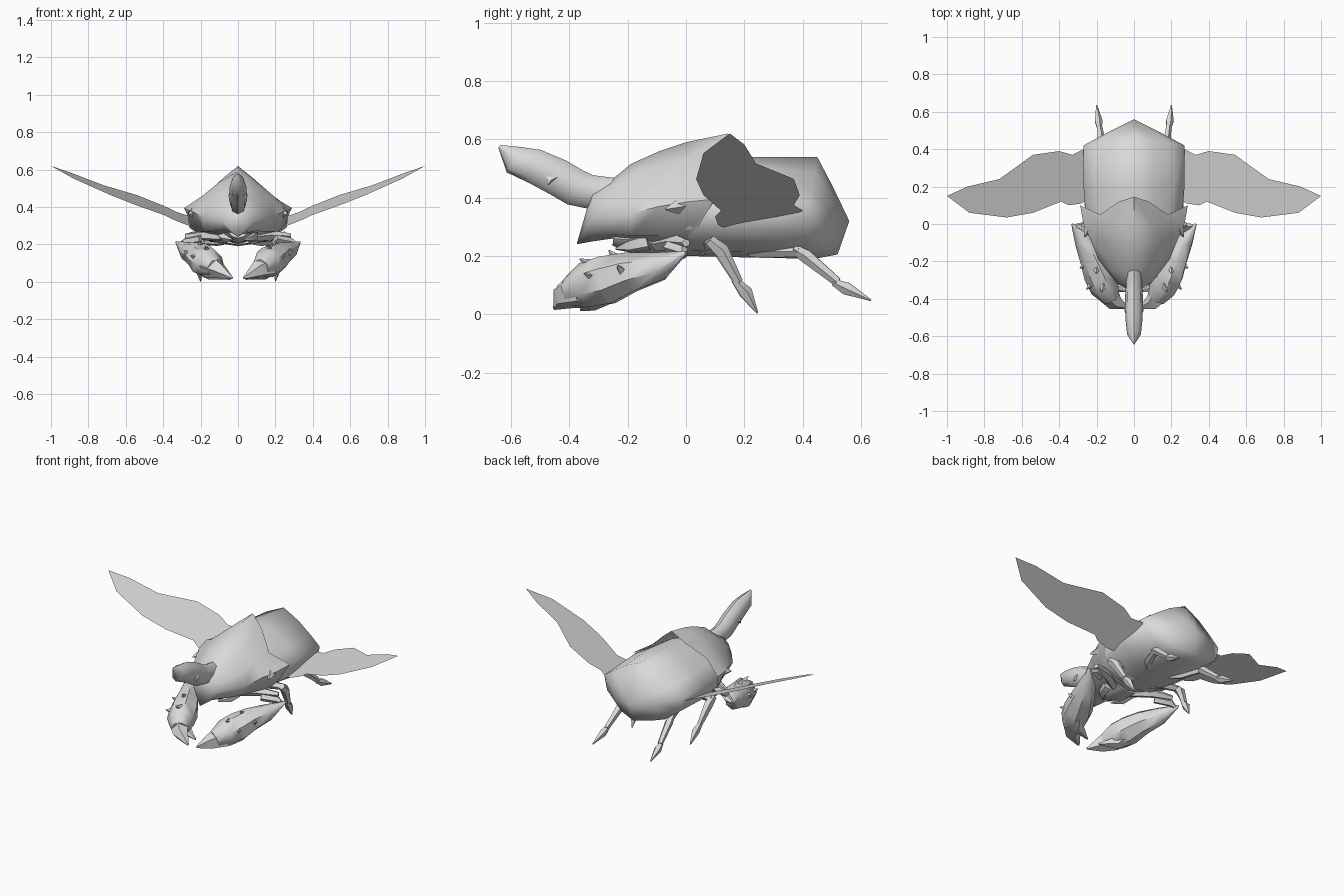
import bpy, bmesh, math
from mathutils import Vector

grey = bpy.data.materials.new("shell_grey")
grey.diffuse_color = (0.7, 0.7, 0.7, 1)


def finish(name, bm, angle=50):
    bmesh.ops.recalc_face_normals(bm, faces=bm.faces)
    me = bpy.data.meshes.new(name)
    bm.to_mesh(me)
    bm.free()
    ob = bpy.data.objects.new(name, me)
    bpy.context.collection.objects.link(ob)
    me.materials.append(grey)
    bpy.ops.object.select_all(action='DESELECT')
    ob.select_set(True)
    bpy.context.view_layer.objects.active = ob
    bpy.ops.object.shade_smooth_by_angle(angle=math.radians(angle))
    return ob


def skin(bm, rings, start, end):
    """Bridge rings of points and close each end that has a tip."""
    loops = [[bm.verts.new(p) for p in r] for r in rings]
    n = len(loops[0])
    for a, b in zip(loops, loops[1:]):
        for i in range(n):
            j = (i + 1) % n
            bm.faces.new((a[i], a[j], b[j], b[i]))
    for loop, tip in ((loops[0], start), (loops[-1], end)):
        if tip is not None:
            t = bm.verts.new(tip)
            for i in range(n):
                bm.faces.new((loop[i], loop[(i + 1) % n], t))


def body(name, sections, start, end, angle=60):
    """Loft mirrored half sections: (y, [(x, z, optional y shift) from top to bottom])."""
    rings = []
    for y0, half in sections:
        right = [(p[0], y0 + (p[2] if len(p) > 2 else 0), p[1]) for p in half]
        rings.append(right + [(-x, y, z) for x, y, z in right[-2:0:-1]])
    bm = bmesh.new()
    skin(bm, rings, start, end)
    return finish(name, bm, angle)


def tube(bm, path, side=1, n=6, flat=1.0):
    """Faceted limb along (x, y, z, radius) points; flat squashes it sideways."""
    pts = [Vector((side * x, y, z)) for x, y, z, r in path]
    rings = []
    for i, p in enumerate(pts):
        d = (pts[min(i + 1, len(pts) - 1)] - pts[max(i - 1, 0)]).normalized()
        u = d.cross(Vector((0, 0, 1))).normalized()
        v = u.cross(d)
        r = path[i][3]
        rings.append([p + u * (r * flat * math.cos(k * math.tau / n))
                      + v * (r * math.sin(k * math.tau / n)) for k in range(n)])
    skin(bm, rings, pts[0], pts[-1])


# abdomen with roof-shaped wing case and pointed rear
body("abdomen", [
    (0.00, [(0, .53), (.10, .49), (.19, .435), (.255, .375), (.23, .29), (.12, .22), (0, .20)]),
    (0.20, [(0, .54), (.11, .505), (.21, .445), (.27, .38), (.26, .29), (.15, .215), (0, .195)]),
    (0.42, [(0, .54, .03), (.11, .49, .02), (.20, .43, .01), (.27, .38), (.25, .29),
            (.15, .215), (0, .19, .02)]),
    (0.50, [(0, .435, .005), (.05, .41), (.10, .38, -.002), (.14, .35, -.01), (.15, .28, -.02),
            (.11, .22, -.02), (0, .205, .02)]),
], None, (0, .56, .32), 65)

# thorax shield, hooded peak at the back and pointed at the front
body("thorax", [
    (.10, [(0, .62, .045), (.08, .555, .02), (.18, .46, -.05), (.288, .395), (.245, .30, -.06),
           (0, .205, -.06)]),
    (.00, [(0, .59), (.10, .535), (.19, .46), (.27, .385), (.22, .27), (0, .20)]),
    (-.09, [(0, .56), (.10, .51), (.17, .445), (.23, .37), (.18, .27), (0, .22)]),
    (-.19, [(0, .515), (.08, .48), (.14, .41), (.19, .345), (.14, .27), (0, .25)]),
    (-.25, [(0, .465), (.07, .44), (.12, .39), (.145, .335), (.11, .275), (0, .26)]),
    (-.32, [(0, .43), (.04, .41), (.07, .38), (.09, .33), (.06, .28), (0, .25)]),
], None, (0, -.375, .24))

# horn
bm = bmesh.new()
tube(bm, [(0, -.25, .41, .058), (0, -.33, .42, .058), (0, -.38, .435, .064), (0, -.44, .47, .064),
          (0, -.52, .508, .06), (0, -.59, .53, .05), (0, -.64, .576, .006)], n=8, flat=.74)
for s in (1, -1):
    tube(bm, [(.03, -.45, .47, .02), (.04, -.47, .46, .014), (.045, -.475, .445, .002)], s, 4)
finish("horn", bm)

# head and mouthparts under the shield
bm = bmesh.new()
tube(bm, [(0, -.06, .25, .045), (0, -.18, .255, .045), (0, -.25, .26, .025)], n=8, flat=1.8)
for s in (1, -1):
    tube(bm, [(.08, -.13, .25, .03), (.07, -.19, .235, .025), (.03, -.24, .225, .004)], s, 5)
    # shoulder points
    tube(bm, [(.21, .02, .37, .045), (.24, -.02, .37, .03), (.265, -.07, .36, .003)], s, 4)
finish("head", bm)


# wings: flat tilted sheets
def wing_z(x, y):
    return .62 + .425 * (x - 1) + .18 * (y - .15)


lead = [(.20, .16), (.28, .11), (.35, .10), (.39, .12), (.54, .06), (.68, .035), (.88, .06)]
trail = [(.23, .34), (.27, .40), (.33, .37), (.40, .39), (.54, .37), (.72, .24), (.89, .20)]
for s, name in ((1, "right_wing"), (-1, "left_wing")):
    bm = bmesh.new()
    a = [bm.verts.new((s * x, y, wing_z(x, y))) for x, y in lead]
    b = [bm.verts.new((s * x, y, wing_z(x, y))) for x, y in trail]
    for i in range(len(a) - 1):
        bm.faces.new((a[i], a[i + 1], b[i + 1], b[i]))
    bm.faces.new((a[-1], bm.verts.new((s, .15, .62)), b[-1]))
    ob = finish(name, bm)
    if ob.data.polygons[0].normal.z < 0:
        ob.data.flip_normals()

# legs and clawed forearms
for s, side in ((1, "right"), (-1, "left")):
    legs = {
        "front_arm": [[(.06, -.10, .24, .025), (.16, -.04, .25, .03), (.28, .00, .245, .015)],
                      [(.20, -.06, .23, .022), (.28, -.01, .215, .022), (.31, -.01, .20, .012)]],
        "middle_leg": [[(.06, .06, .22, .022), (.14, .08, .245, .028), (.25, .10, .245, .018)],
                       [(.245, .08, .255, .02), (.24, .12, .22, .027), (.22, .18, .11, .016)],
                       [(.22, .165, .12, .012), (.21, .205, .075, .024), (.20, .245, .004, .003)]],
        "rear_leg": [[(.08, .22, .215, .018), (.12, .27, .215, .024), (.17, .39, .215, .018)],
                     [(.165, .37, .225, .016), (.17, .41, .20, .024), (.185, .52, .11, .016)],
                     [(.185, .505, .11, .012), (.19, .55, .088, .023), (.20, .635, .048, .003)]],
    }
    for name, parts in legs.items():
        bm = bmesh.new()
        for p in parts:
            tube(bm, p, s, 5)
        finish(side + "_" + name, bm)

    bm = bmesh.new()
    # swollen forearm and its two pincer fingers
    tube(bm, [(.33, .00, .212, .006), (.27, -.09, .165, .05), (.22, -.19, .145, .07),
              (.185, -.27, .118, .085), (.155, -.34, .10, .08), (.12, -.40, .075, .05)], s, 7)
    tube(bm, [(.15, -.35, .085, .07), (.10, -.42, .06, .045), (.03, -.45, .02, .006)], s, 5)
    tube(bm, [(.185, -.28, .08, .05), (.14, -.33, .045, .037), (.04, -.36, .015, .004)], s, 5)
    # spikes
    for x, y, z, dx, dy, dz in ((.265, -.22, .15, .025, -.015, .015),
                                (.225, -.32, .13, .03, -.03, .01),
                                (.165, -.33, .17, .01, -.035, .02),
                                (.20, -.24, .19, .0, -.025, .03)):
        tube(bm, [(x - dx, y - dy, z - dz, .025), (x, y, z, .02),
                  (x + dx, y + dy, z + dz, .002)], s, 4)
    finish(side + "_claw", bm)
